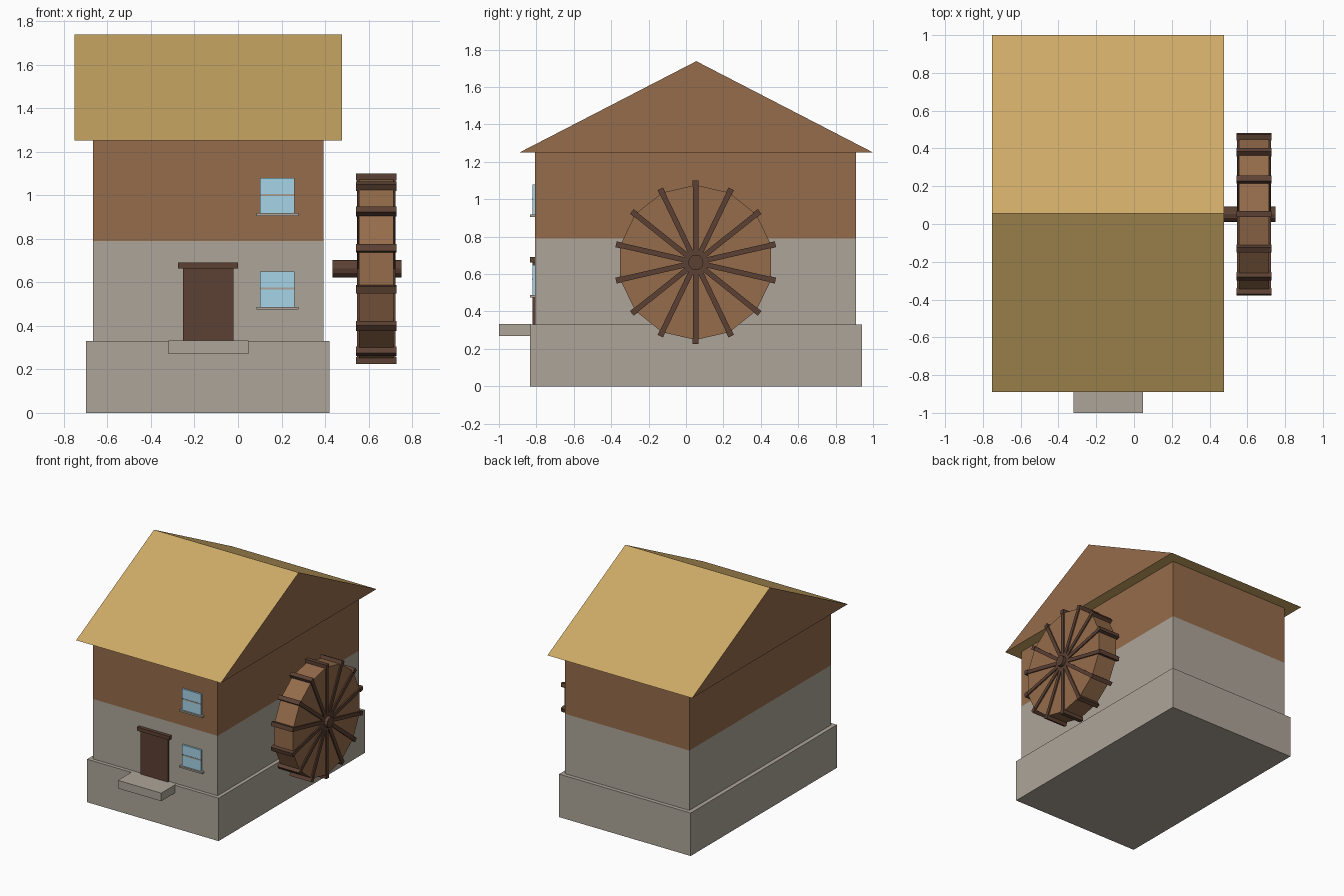
import bpy, bmesh, math
from mathutils import Matrix, Vector

if "Cube" in bpy.data.objects:
    bpy.data.objects.remove(bpy.data.objects["Cube"])


def material(name, r, g, b):
    lin = lambda c: ((c / 255 + 0.055) / 1.055) ** 2.4
    m = bpy.data.materials.new(name)
    m.diffuse_color = (lin(r), lin(g), lin(b), 1)
    m.use_nodes = True
    m.node_tree.nodes["Principled BSDF"].inputs["Base Color"].default_value = m.diffuse_color
    return m


STONE = material("stone", 174, 165, 153)
BROWN = material("brown_wood", 149, 108, 75)
DARK = material("dark_wood", 92, 65, 51)
THATCH = material("thatch", 206, 170, 102)
GLASS = material("glass", 166, 212, 230)


def finish(name, bm, *mats):
    bmesh.ops.recalc_face_normals(bm, faces=bm.faces)
    me = bpy.data.meshes.new(name)
    bm.to_mesh(me)
    bm.free()
    for m in mats:
        me.materials.append(m)
    ob = bpy.data.objects.new(name, me)
    bpy.context.collection.objects.link(ob)
    return ob


def add_box(bm, x, y, z, turn=Matrix()):
    """Box from (min, max) ranges, optionally transformed."""
    size = Matrix.Diagonal((x[1] - x[0], y[1] - y[0], z[1] - z[0], 1))
    mid = Matrix.Translation((sum(x) / 2, sum(y) / 2, sum(z) / 2))
    bmesh.ops.create_cube(bm, size=1, matrix=turn @ mid @ size)


def box(name, mat, x, y, z):
    bm = bmesh.new()
    add_box(bm, x, y, z)
    return finish(name, bm, mat)


def cylinder(name, mat, x, radius, sides, center):
    """Cylinder along x with one corner pointing straight up."""
    bm = bmesh.new()
    rings = []
    for px in x:
        rings.append([bm.verts.new((px, center[0] + radius * math.sin(a), center[1] + radius * math.cos(a)))
                      for a in (2 * math.pi * i / sides for i in range(sides))])
    for r in rings:
        bm.faces.new(r)
    for i in range(sides):
        j = (i + 1) % sides
        bm.faces.new((rings[0][i], rings[0][j], rings[1][j], rings[1][i]))
    return finish(name, bm, mat)


# Foundation and doorstep
box("foundation", STONE, (-0.698, 0.42), (-0.835, 0.94), (0, 0.33))
box("doorstep", STONE, (-0.32, 0.048), (-1.0, -0.83), (0.27, 0.332))

# Walls: stone below, wood above
bm = bmesh.new()
add_box(bm, (-0.666, 0.392), (-0.807, 0.91), (0.33, 1.25))
bmesh.ops.bisect_plane(bm, geom=bm.verts[:] + bm.edges[:] + bm.faces[:],
                       plane_co=(0, 0, 0.79), plane_no=(0, 0, 1))
for f in bm.faces:
    f.material_index = int(f.calc_center_median().z > 0.79)
finish("walls", bm, STONE, BROWN)

# Roof prism with wooden gable ends
bm = bmesh.new()
ends = [[bm.verts.new((x, y, z)) for y, z in ((-0.89, 1.25), (1.0, 1.25), (0.055, 1.738))]
        for x in (-0.752, 0.477)]
for e in ends:
    bm.faces.new(e).material_index = 1
for i in range(3):
    j = (i + 1) % 3
    bm.faces.new((ends[0][i], ends[0][j], ends[1][j], ends[1][i]))
finish("roof", bm, THATCH, BROWN)

# Door and lintel
box("door", DARK, (-0.253, -0.02), (-0.822, -0.80), (0.33, 0.665))
box("door_lintel", DARK, (-0.275, 0.0), (-0.833, -0.80), (0.662, 0.69))

# Windows
for label, z in (("lower", 0.487), ("upper", 0.917)):
    box(label + "_window", GLASS, (0.10, 0.26), (-0.82, -0.80), (z, z + 0.162))
    box(label + "_window_bar", STONE, (0.10, 0.26), (-0.823, -0.80), (z + 0.08, z + 0.089))
    box(label + "_window_sill", STONE, (0.084, 0.278), (-0.833, -0.80), (z - 0.012, z))

# Water wheel
HUB = (0.052, 0.662)
SPOKES = 14
cylinder("wheel_drum", BROWN, (0.555, 0.715), 0.414, SPOKES, HUB)
cylinder("wheel_axle", DARK, (0.435, 0.75), 0.041, 12, HUB)
spokes, paddles = bmesh.new(), bmesh.new()
for i in range(SPOKES):
    turn = Matrix.Translation(Vector((0, *HUB))) @ Matrix.Rotation(2 * math.pi * i / SPOKES, 4, 'X')
    for x in ((0.546, 0.558), (0.712, 0.724)):
        add_box(spokes, x, (-0.014, 0.014), (0.02, 0.42), turn)
    add_box(paddles, (0.543, 0.727), (-0.016, 0.016), (0.405, 0.437), turn)
finish("wheel_spokes", spokes, DARK)
finish("wheel_paddles", paddles, DARK)
